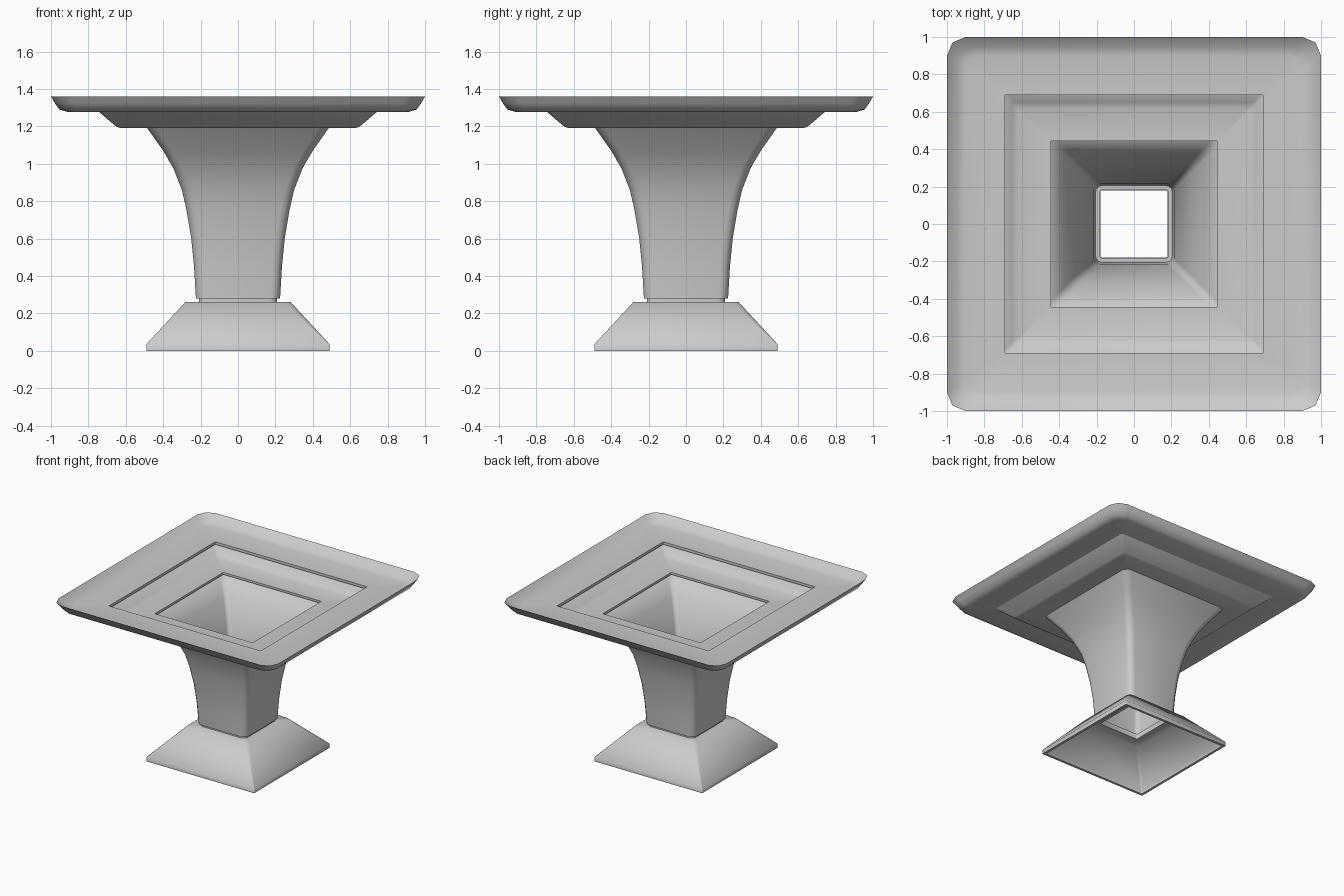
import bpy, bmesh, math

if "Cube" in bpy.data.objects:
    bpy.data.objects.remove(bpy.data.objects["Cube"])

grey = bpy.data.materials.new("stone_grey")
grey.use_nodes = True
colour = (0.6, 0.6, 0.6, 1)
grey.diffuse_color = colour
grey.node_tree.nodes["Principled BSDF"].inputs["Base Color"].default_value = colour


def square_ring(bm, half, z, radius, segments):
    """One square ring of vertices with rounded corners."""
    ring = []
    for corner in range(4):
        middle = math.pi / 4 + corner * math.pi / 2
        cx = math.copysign(half - radius, math.cos(middle))
        cy = math.copysign(half - radius, math.sin(middle))
        for i in range(segments + 1):
            a = corner * math.pi / 2 + i * math.pi / 2 / segments
            ring.append(bm.verts.new((cx + radius * math.cos(a),
                                      cy + radius * math.sin(a), z)))
    return ring


def square_shell(name, section, segments=2):
    """Sweep a closed (half width, height, corner radius) section round a square."""
    bm = bmesh.new()
    rings = [square_ring(bm, *point, segments) for point in section]
    for a, b in zip(rings, rings[1:] + rings[:1]):
        for i in range(len(a)):
            j = (i + 1) % len(a)
            bm.faces.new((a[i], a[j], b[j], b[i]))
    bmesh.ops.recalc_face_normals(bm, faces=bm.faces)
    mesh = bpy.data.meshes.new(name)
    bm.to_mesh(mesh)
    bm.free()
    mesh.materials.append(grey)
    obj = bpy.data.objects.new(name, mesh)
    bpy.context.collection.objects.link(obj)
    bpy.ops.object.select_all(action="DESELECT")
    obj.select_set(True)
    bpy.context.view_layer.objects.active = obj
    bpy.ops.object.shade_smooth_by_angle(angle=math.radians(60))


# Upper tray: thin plate with a raised sloping rim and a square hole
square_shell("upper_tray", [
    (0.69, 1.30, 0.003), (0.90, 1.30, 0.07), (0.945, 1.31, 0.08), (1.0, 1.36, 0.1),
    (0.98, 1.325, 0.1), (0.955, 1.29, 0.09), (0.915, 1.278, 0.08), (0.69, 1.278, 0.003)])

# Lower tray: smaller dished plate under the hole
square_shell("lower_tray", [
    (0.445, 1.208, 0.008), (0.62, 1.208, 0.015), (0.65, 1.22, 0.02), (0.72, 1.279, 0.02),
    (0.745, 1.279, 0.02), (0.65, 1.198, 0.02), (0.625, 1.19, 0.015), (0.445, 1.19, 0.008)])

# Column: hollow flared tube, the wall offset inward from the outer curve
outer = [(0.485, 1.19), (0.40, 1.07), (0.345, 0.975), (0.30, 0.86), (0.275, 0.75),
         (0.25, 0.60), (0.235, 0.45), (0.225, 0.28)]
wall = [(h, z, 0.05) for h, z in outer]
wall += [(h - 0.02, z, 0.035) for h, z in reversed(outer)]
square_shell("column", wall, 3)

# Neck: short collar between column and foot
square_shell("neck", [(0.208, 0.285, 0.035), (0.208, 0.255, 0.035),
                      (0.182, 0.255, 0.01), (0.182, 0.285, 0.01)])

# Foot: hollow sloping base, open below
square_shell("foot", [
    (0.18, 0.262, 0.01), (0.28, 0.262, 0.03), (0.49, 0.035, 0.006), (0.49, 0.0, 0.006),
    (0.47, 0.0, 0.006), (0.47, 0.028, 0.006), (0.27, 0.24, 0.03), (0.18, 0.24, 0.01)])
